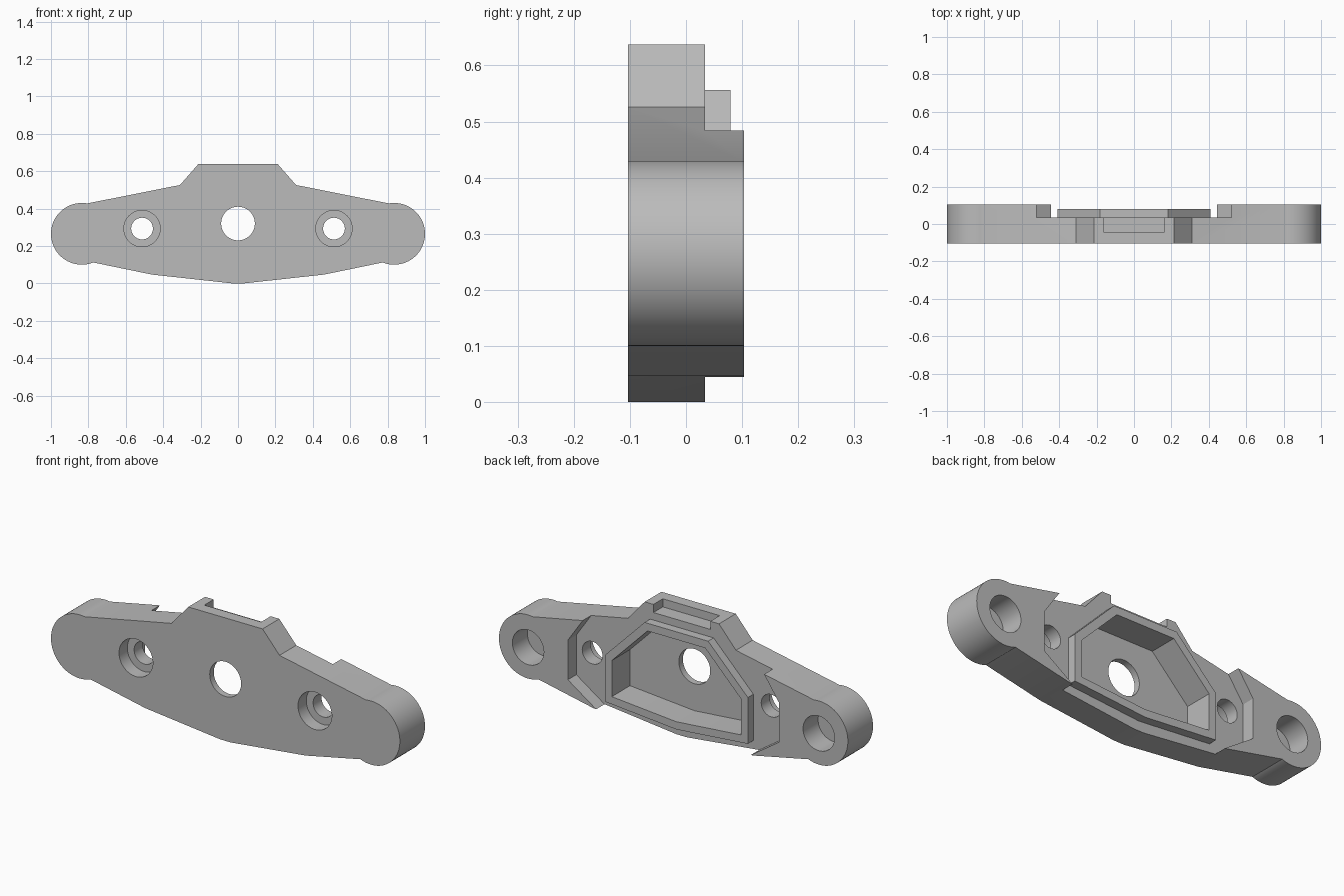
import bpy, bmesh, math

cube = bpy.data.objects.get("Cube")
if cube:
    bpy.data.objects.remove(cube, do_unlink=True)

grey = bpy.data.materials.new("plain_grey")
grey.use_nodes = True
tone = (0.5, 0.5, 0.5, 1)
grey.diffuse_color = tone
grey.node_tree.nodes["Principled BSDF"].inputs["Base Color"].default_value = tone


def prism(name, points, y0, y1):
    """Extrude an (x, z) outline from y0 back to y1."""
    bm = bmesh.new()
    face = bm.faces.new([bm.verts.new((x, y0, z)) for x, z in points])
    out = bmesh.ops.extrude_face_region(bm, geom=[face])["geom"]
    moved = [v for v in out if isinstance(v, bmesh.types.BMVert)]
    bmesh.ops.translate(bm, verts=moved, vec=(0, y1 - y0, 0))
    bmesh.ops.recalc_face_normals(bm, faces=bm.faces)
    mesh = bpy.data.meshes.new(name)
    bm.to_mesh(mesh)
    bm.free()
    mesh.materials.append(grey)
    obj = bpy.data.objects.new(name, mesh)
    bpy.context.collection.objects.link(obj)
    return obj


def mirrored(half):
    """Complete a +x half outline running from bottom to top."""
    return half + [(-x, z) for x, z in reversed(half) if x > 0]


def arc(cx, cz, r, start, end, n):
    return [(cx + r * math.cos(math.radians(start + (end - start) * i / n)),
             cz + r * math.sin(math.radians(start + (end - start) * i / n)))
            for i in range(n + 1)]


def circle(cx, cz, r):
    return arc(cx, cz, r, 0, 360, 64)[:-1]


def combine(target, tool, operation):
    mod = target.modifiers.new(operation.lower(), "BOOLEAN")
    mod.operation, mod.solver, mod.object = operation, "EXACT", tool
    bpy.context.view_layer.objects.active = target
    bpy.ops.object.modifier_apply(modifier=mod.name)
    bpy.data.objects.remove(tool, do_unlink=True)


def cut(name, points, y0, y1):
    combine(plate, prism(name, points, y0, y1), "DIFFERENCE")


front, step, back = -0.103, 0.034, 0.103

# Winged plate with round ends
outline = [(0.03, 0), (0.46, 0.047), (0.775, 0.112)]
outline += arc(0.835, 0.265, 0.165, -109, 100, 40)
outline += [(0.31, 0.526), (0.213, 0.637)]
plate = prism("mounting_plate", mirrored(outline), front, back)

# Stepped middle between the two thick ends
middle = [(0.44, -0.2), (0.44, 0.043), (0.605, 0.155),
          (0.605, 0.36), (0.52, 0.484), (0.52, 0.9)]
cut("middle_recess", mirrored(middle), step, 0.3)

# Raised rim around a deep pocket
rim = [(0, 0.05), (0.41, 0.085), (0.41, 0.325), (0.182, 0.556)]
combine(plate, prism("pocket_rim", mirrored(rim), 0.0, 0.079), "UNION")
pocket = [(0, 0.09), (0.37, 0.121), (0.37, 0.308), (0.165, 0.516)]
cut("pocket", mirrored(pocket), -0.07, 0.3)

# Notch in the top edge, open to the back
cut("top_notch", mirrored([(0.163, 0.595), (0.163, 0.9)]), -0.043, 0.2)

# Central opening, counterbored screw holes and blind end holes
cut("centre_hole", circle(0, 0.32, 0.09), -0.3, 0.3)
for side in (-1, 1):
    cut("screw_hole", circle(side * 0.513, 0.293, 0.058), -0.3, 0.3)
    cut("counterbore", circle(side * 0.513, 0.293, 0.097), -0.3, -0.035)
    cut("end_hole", circle(side * 0.833, 0.262, 0.09), -0.02, 0.3)

bpy.ops.object.select_all(action="DESELECT")
plate.select_set(True)
bpy.context.view_layer.objects.active = plate
bpy.ops.object.shade_smooth_by_angle(angle=math.radians(25))
